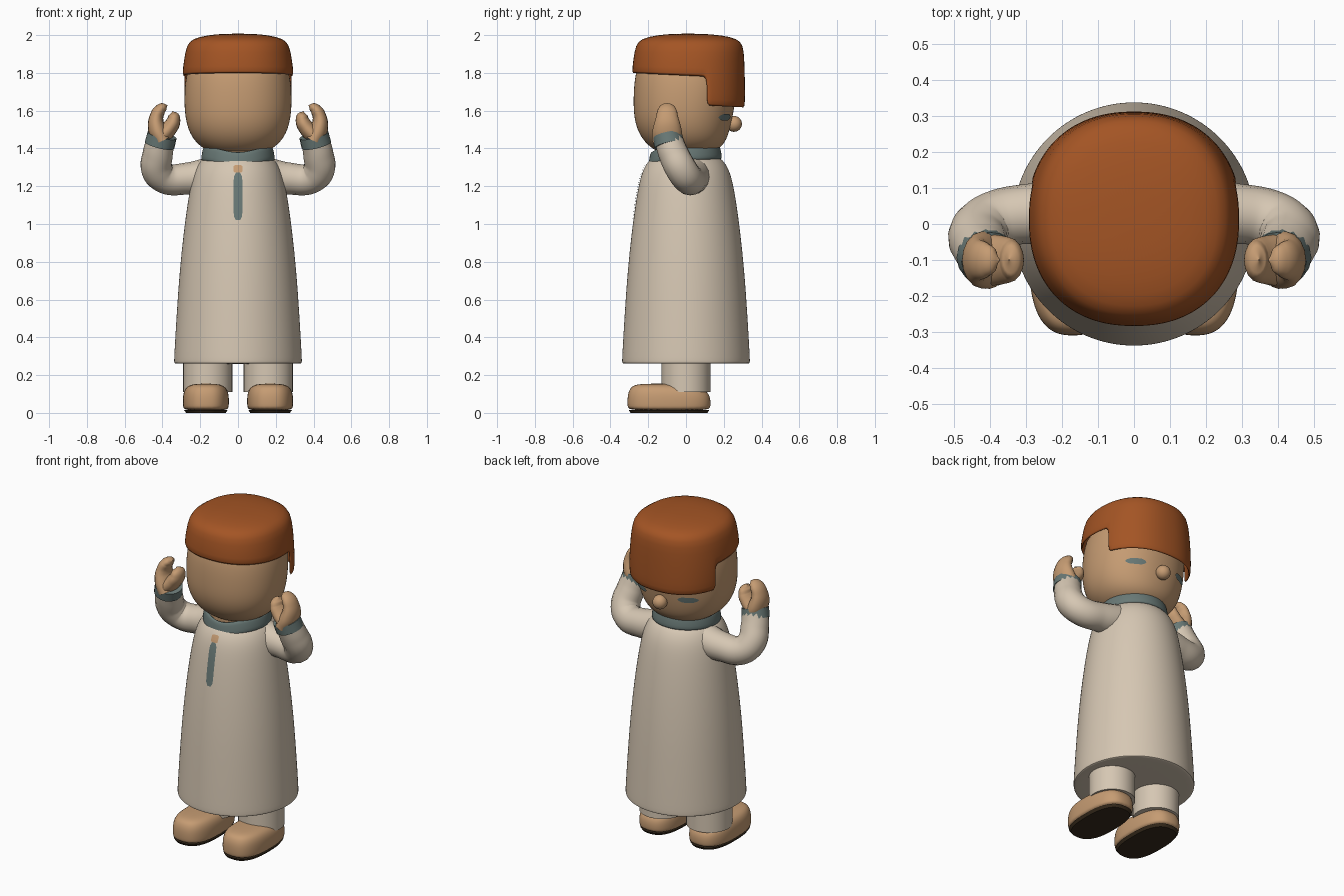
import bpy, bmesh, math
from mathutils import Vector

if "Cube" in bpy.data.objects:
    bpy.data.objects.remove(bpy.data.objects["Cube"], do_unlink=True)


def material(name, r, g, b):
    m = bpy.data.materials.new(name)
    m.use_nodes = True
    m.diffuse_color = (r, g, b, 1)
    bsdf = m.node_tree.nodes["Principled BSDF"]
    bsdf.inputs["Base Color"].default_value = (r, g, b, 1)
    bsdf.inputs["Roughness"].default_value = 0.8
    return m


SKIN = material("tan skin", 0.56, 0.33, 0.17)
CREAM = material("cream cloth", 0.67, 0.57, 0.45)
RUST = material("rust cap", 0.37, 0.09, 0.018)
TEAL = material("grey teal trim", 0.14, 0.19, 0.18)
DARK = material("dark sole", 0.04, 0.025, 0.012)


def finish(ob, mat, levels=0, thickness=0, angle=50):
    ob.data.materials.append(mat)
    if thickness:
        mod = ob.modifiers.new("Thickness", 'SOLIDIFY')
        mod.thickness = thickness
        mod.offset = 0
    if levels:
        mod = ob.modifiers.new("Smooth", 'SUBSURF')
        mod.levels = mod.render_levels = levels
    bpy.ops.object.select_all(action='DESELECT')
    ob.select_set(True)
    bpy.context.view_layer.objects.active = ob
    bpy.ops.object.shade_smooth_by_angle(angle=math.radians(angle))
    return ob


def new_object(name, bm):
    bmesh.ops.recalc_face_normals(bm, faces=bm.faces)
    me = bpy.data.meshes.new(name)
    bm.to_mesh(me)
    bm.free()
    ob = bpy.data.objects.new(name, me)
    bpy.context.collection.objects.link(ob)
    return ob


def loft_mesh(rings, n=32, power=2.0, bottom=True, top=True):
    """Stack superellipse rings (cx, cy, z, rx, ry)."""
    bm = bmesh.new()
    rows = []
    for cx, cy, z, rx, ry in rings:
        row = []
        for i in range(n):
            a = 2 * math.pi * i / n
            c, s = math.cos(a), math.sin(a)
            row.append(bm.verts.new((
                cx + rx * math.copysign(abs(c) ** (2 / power), c),
                cy + ry * math.copysign(abs(s) ** (2 / power), s), z)))
        rows.append(row)
    for lo, hi in zip(rows, rows[1:]):
        for i in range(n):
            j = (i + 1) % n
            bm.faces.new((lo[i], lo[j], hi[j], hi[i]))
    if bottom:
        bm.faces.new(rows[0][::-1])
    if top:
        bm.faces.new(rows[-1])
    return bm


def tube(name, points, mat, stretch_y=1.0, at_y=0.0):
    """Round tube through (x, y, z, radius) points, turned into a mesh."""
    cu = bpy.data.curves.new(name, 'CURVE')
    cu.dimensions = '3D'
    cu.bevel_depth = 1
    cu.bevel_resolution = 6
    cu.resolution_u = 8
    cu.use_fill_caps = True
    sp = cu.splines.new('BEZIER')
    sp.radius_interpolation = 'CARDINAL'
    sp.bezier_points.add(len(points) - 1)
    for bp, (x, y, z, r) in zip(sp.bezier_points, points):
        bp.co = (x, y, z)
        bp.radius = r
        bp.handle_left_type = bp.handle_right_type = 'AUTO'
    ob = bpy.data.objects.new(name, cu)
    bpy.context.collection.objects.link(ob)
    ob.scale.y = stretch_y
    ob.location.y = at_y
    bpy.ops.object.select_all(action='DESELECT')
    ob.select_set(True)
    bpy.context.view_layer.objects.active = ob
    bpy.ops.object.convert(target='MESH')
    return finish(bpy.context.view_layer.objects.active, mat)


def plate(name, x, z, w, h, side, target, mat, power=2.0):
    """Thin painted patch projected along y onto a target surface."""
    bm = bmesh.new()
    bmesh.ops.create_grid(bm, x_segments=10, y_segments=12, size=0.5)
    for v in bm.verts:
        u, t = v.co.x, v.co.y
        u *= (1 - abs(2 * t) ** power * 0.5)
        v.co = (x + u * w, side, z + t * h)
    ob = new_object(name, bm)
    mod = ob.modifiers.new("Wrap", 'SHRINKWRAP')
    mod.target = target
    mod.wrap_method = 'PROJECT'
    mod.wrap_mode = 'ABOVE_SURFACE'
    mod.use_project_y = True
    mod.use_positive_direction = side < 0
    mod.use_negative_direction = side > 0
    mod.offset = 0.005
    return finish(ob, mat)


# Long robe
robe_profile = [(0.26, 0.33), (0.262, 0.34), (0.28, 0.341), (0.6, 0.322), (0.8, 0.306),
                (1.0, 0.284), (1.17, 0.259), (1.27, 0.237), (1.33, 0.205), (1.37, 0.16)]
robe = finish(new_object("robe", loft_mesh([(0, 0, z, r, r) for z, r in robe_profile])), CREAM, 2)

# Neck and band collar, dipping at the front
neck_rings = [(0, 0, z, 0.155, 0.155) for z in (1.3, 1.42)]
finish(new_object("neck", loft_mesh(neck_rings)), SKIN)
bm = loft_mesh([(0, -0.005, z, r, r) for z, r in
                ((1.335, 0.187), (1.36, 0.185), (1.395, 0.178), (1.41, 0.172))],
               48, bottom=False, top=False)
for v in bm.verts:
    v.co.z += 0.04 * v.co.y - 0.025 * max(0, -v.co.y / 0.18) ** 6
finish(new_object("collar", bm), TEAL, 1, 0.018)

# Front opening of the robe
plate("placket", 0, 1.145, 0.045, 0.25, -1, robe, TEAL, 12)
plate("neck_opening", 0, 1.29, 0.045, 0.04, -1, robe, SKIN, 12)

# Head, with its face toward the back
head_rings = [(0, 0, 1.365, 0.09, 0.09), (0, 0, 1.38, 0.15, 0.15), (0, -0.003, 1.42, 0.215, 0.205),
              (0, -0.012, 1.48, 0.258, 0.24), (0, -0.015, 1.56, 0.281, 0.262),
              (0, -0.008, 1.66, 0.287, 0.272), (0, 0, 1.78, 0.28, 0.274), (0, 0, 1.9, 0.24, 0.24)]
head = finish(new_object("head", loft_mesh(head_rings, power=2.15)), SKIN, 2)
for side, s in (("left", 1), ("right", -1)):
    plate(side + "_eye", s * 0.155, 1.566, 0.1, 0.034, 1, head, TEAL)
bm = bmesh.new()
bmesh.ops.create_uvsphere(bm, u_segments=24, v_segments=16, radius=0.042)
for v in bm.verts:
    v.co += Vector((0, 0.254, 1.53))
finish(new_object("nose", bm), SKIN)

# Cap with a lower flap over the brow
cap_rings = [(0, 0.012, 1.63, 0.29, 0.292), (0, 0.012, 1.70, 0.291, 0.293),
             (0, 0.012, 1.782, 0.289, 0.292), (0, 0.015, 1.87, 0.278, 0.286),
             (0, 0.018, 1.945, 0.265, 0.278), (0, 0.018, 1.975, 0.235, 0.25),
             (0, 0.015, 1.992, 0.16, 0.17), (0, 0.01, 2.0, 0.07, 0.07)]
bm = loft_mesh(cap_rings, 64, 2.25, bottom=False)
gone = [f for f in bm.faces if f.calc_center_median().z < 1.77 and f.calc_center_median().y < 0.115]
bmesh.ops.delete(bm, geom=gone, context='FACES')
for v in bm.verts:
    if v.co.z < 1.8:
        v.co.z -= 0.05 * v.co.y
finish(new_object("cap", bm), RUST, 1, 0.016)

for side, s in (("left", 1), ("right", -1)):
    # Sleeve, cuff and curled hand
    tube(side + "_sleeve", [(s * 0.12, 0.03, 1.26, 0.1), (s * 0.27, 0.03, 1.24, 0.085),
                            (s * 0.385, 0.01, 1.242, 0.082), (s * 0.43, -0.025, 1.29, 0.083),
                            (s * 0.425, -0.065, 1.37, 0.08), (s * 0.41, -0.09, 1.44, 0.076)], CREAM)
    tube(side + "_cuff", [(s * 0.415, -0.088, 1.417, 0.08), (s * 0.402, -0.1, 1.47, 0.079)], TEAL)
    tube(side + "_fingers", [(s * 0.40, 0, 1.44, 0.05), (s * 0.428, 0, 1.50, 0.048),
                             (s * 0.433, 0, 1.56, 0.038), (s * 0.412, 0, 1.605, 0.031),
                             (s * 0.388, 0, 1.622, 0.02), (s * 0.373, 0, 1.628, 0.001)],
         SKIN, 1.6, -0.1)
    tube(side + "_thumb", [(s * 0.41, 0, 1.46, 0.045), (s * 0.365, 0, 1.505, 0.042),
                           (s * 0.342, 0, 1.545, 0.037), (s * 0.342, 0, 1.58, 0.026),
                           (s * 0.347, 0, 1.597, 0.001)], SKIN, 1.6, -0.1)

    # Trouser leg
    leg_rings = [(s * 0.16, 0, z, 0.13, 0.13) for z in (0.11, 0.3)]
    finish(new_object(side + "_trouser", loft_mesh(leg_rings)), CREAM)

    # Shoe with a dark sole
    shoe_rings = [(s * 0.17, -0.09, 0.012, 0.115, 0.213), (s * 0.17, -0.09, 0.03, 0.122, 0.221),
                  (s * 0.17, -0.09, 0.09, 0.123, 0.221), (s * 0.17, -0.1, 0.125, 0.113, 0.2),
                  (s * 0.17, -0.125, 0.148, 0.09, 0.155), (s * 0.17, -0.14, 0.155, 0.04, 0.08)]
    finish(new_object(side + "_shoe", loft_mesh(shoe_rings, power=2.6)), SKIN, 2)
    sole_rings = [(s * 0.17, -0.09, z, r, r + 0.098) for z, r in ((0, 0.105), (0.016, 0.116))]
    finish(new_object(side + "_sole", loft_mesh(sole_rings, 48, 2.6)), DARK)
